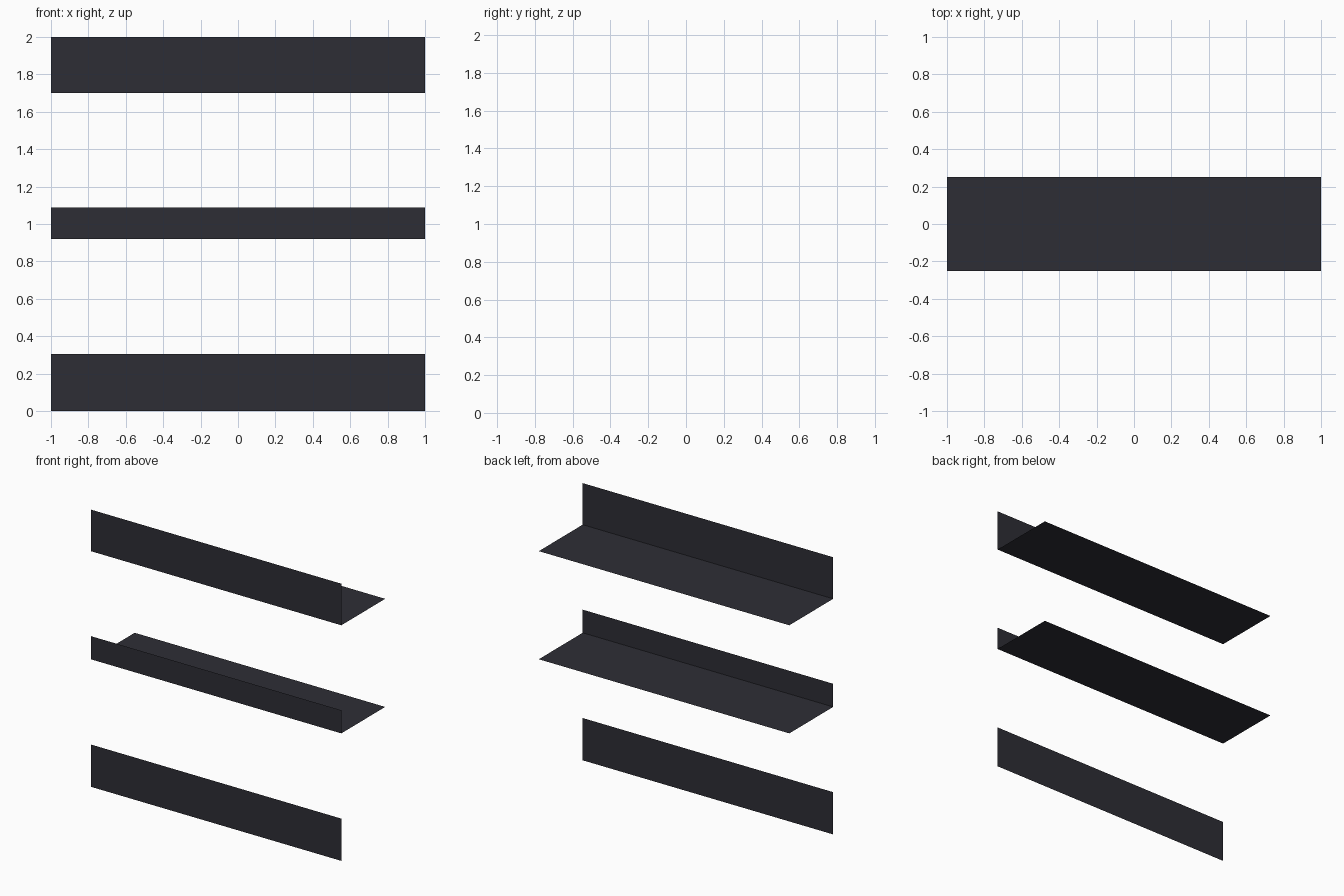
import bpy

if "Cube" in bpy.data.objects:
    bpy.data.objects.remove(bpy.data.objects["Cube"])

# Single dark charcoal finish
mat = bpy.data.materials.new("dark charcoal")
mat.diffuse_color = (0.027, 0.027, 0.036, 1.0)
mat.use_nodes = True
mat.node_tree.nodes["Principled BSDF"].inputs["Base Color"].default_value = mat.diffuse_color

X, Y = 1.0, 0.25  # half length, half depth


def sheet(name, a, b):
    """Thin sheet spanning the full length between two (y, z) edges."""
    (y0, z0), (y1, z1) = a, b
    verts = [(-X, y0, z0), (X, y0, z0), (X, y1, z1), (-X, y1, z1)]
    me = bpy.data.meshes.new(name)
    me.from_pydata(verts, [], [(0, 1, 2, 3)])
    me.materials.append(mat)
    ob = bpy.data.objects.new(name, me)
    bpy.context.collection.objects.link(ob)


# Front panels, from bottom to top
for name, low, high in (("bottom_panel", 0.0, 0.305),
                        ("middle_panel", 0.92, 1.087),
                        ("top_panel", 1.70, 2.0)):
    sheet(name, (-Y, low), (-Y, high))

# Shelves running back from the lower edge of the upper two panels
for name, z in (("lower_shelf", 0.92), ("upper_shelf", 1.70)):
    sheet(name, (-Y, z), (Y, z))
